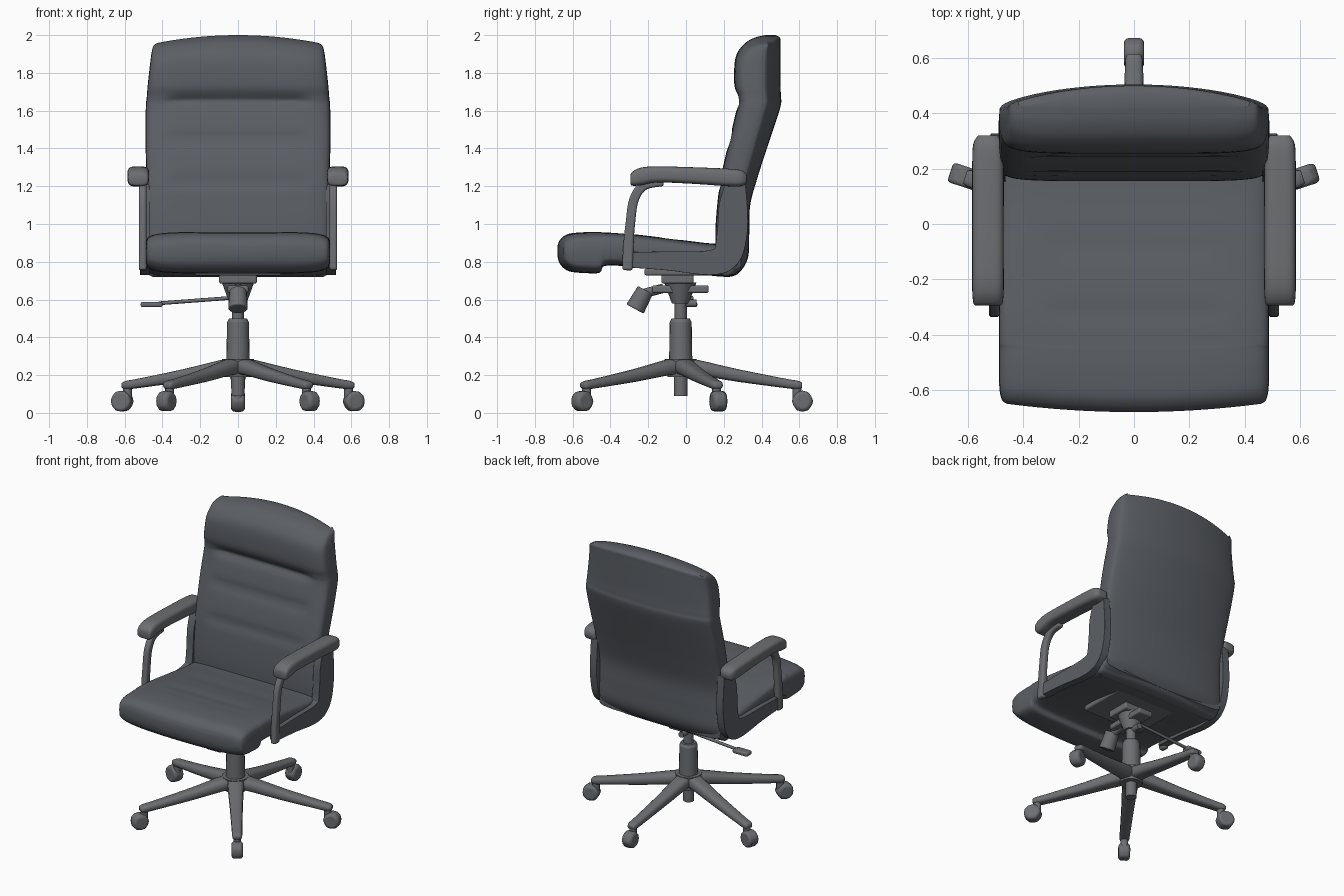
import bpy, bmesh, math
from mathutils import Vector, Matrix

if "Cube" in bpy.data.objects:
    bpy.data.objects.remove(bpy.data.objects["Cube"])

leather = bpy.data.materials.new("dark_grey")
leather.diffuse_color = (0.105, 0.115, 0.13, 1)
leather.use_nodes = True
leather.node_tree.nodes["Principled BSDF"].inputs["Base Color"].default_value = leather.diffuse_color
frame = bpy.data.materials.new("frame_grey")
frame.diffuse_color = (0.15, 0.155, 0.165, 1)
frame.use_nodes = True
frame.node_tree.nodes["Principled BSDF"].inputs["Base Color"].default_value = frame.diffuse_color


def finish(name, bm, angle=40, mirror=False, bevel=0, matrix=None, mat=frame):
    if matrix:
        bm.transform(matrix)
    bmesh.ops.recalc_face_normals(bm, faces=bm.faces)
    me = bpy.data.meshes.new(name)
    bm.to_mesh(me)
    bm.free()
    me.materials.append(mat)
    ob = bpy.data.objects.new(name, me)
    bpy.context.collection.objects.link(ob)
    bpy.ops.object.select_all(action='DESELECT')
    ob.select_set(True)
    bpy.context.view_layer.objects.active = ob
    bpy.ops.object.shade_smooth_by_angle(angle=math.radians(angle))
    if bevel:
        b = ob.modifiers.new("Bevel", 'BEVEL')
        b.width, b.segments = bevel, 3
    if mirror:
        ob.modifiers.new("Mirror", 'MIRROR')
    return ob


def resample(pts, k):
    """Catmull-Rom through a list of equal-length tuples."""
    out = []
    for i in range(len(pts) - 1):
        a, b, c, d = (Vector(pts[max(0, min(len(pts) - 1, j))]) for j in range(i - 1, i + 3))
        for s in range(k):
            t = s / k
            out.append(0.5 * (2 * b + (c - a) * t + (2 * a - 5 * b + 4 * c - d) * t * t
                              + (3 * b - a - 3 * c + d) * t ** 3))
    return out + [Vector(pts[-1])]


def loft(name, secs, axis='y', p=4, n=12, k=4, warp=None, cx=0, matrix=None, mirror=False, mat=leather):
    """Rounded cross-sections (position, low, high, half width) strung along an axis."""
    bm = bmesh.new()
    rings = []
    for pos, lo, hi, hw in resample(secs, k):
        ring = []
        for i in range(4 * n):
            s = i / n - 1 if i < 2 * n else 3 - i / n
            side = -1 if i < 2 * n else 1
            u = math.sin(s * math.pi / 2)
            h = max(0, 1 - abs(u) ** p) ** (1 / p) * side
            d, q = (lo + hi) / 2 + h * (hi - lo) / 2, pos
            if warp:
                q, d = warp(u, h, q, d)
            ring.append(bm.verts.new((cx + u * hw, q, d) if axis == 'y' else (cx + u * hw, d, q)))
        rings.append(ring)
    for a, b in zip(rings, rings[1:]):
        for i in range(4 * n):
            j = (i + 1) % (4 * n)
            bm.faces.new((a[i], a[j], b[j], b[i]))
    for r in (rings[0], rings[-1]):  # end caps as strips of quads
        for i in range(2 * n):
            corners = [r[i], r[i + 1], r[4 * n - i - 1], r[-i]]
            bm.faces.new(list(dict.fromkeys(corners)))
    return finish(name, bm, 60, mirror, matrix=matrix, mat=mat)


def strip(name, path, x0, x1, bevel, mat=frame):
    """Flat bar following a side-view path of (y, z, thickness), mirrored to both sides."""
    pts = resample(path, 5)
    bm = bmesh.new()
    rings = []
    for i, (y, z, t) in enumerate(pts):
        d = pts[min(i + 1, len(pts) - 1)] - pts[max(i - 1, 0)]
        nrm = Vector((-d[1], d[0])).normalized() * t / 2
        rings.append([bm.verts.new((x, y + s * nrm.x, z + s * nrm.y))
                      for x, s in ((x0, -1), (x1, -1), (x1, 1), (x0, 1))])
    for a, b in zip(rings, rings[1:]):
        for i in range(4):
            bm.faces.new((a[i], a[(i + 1) % 4], b[(i + 1) % 4], b[i]))
    bm.faces.new(rings[0])
    bm.faces.new(rings[-1])
    return finish(name, bm, mirror=True, bevel=bevel, mat=mat)


def cyl(name, p0, p1, r0, r1=None, seg=20, bevel=0, matrix=None):
    p0, p1 = Vector(p0), Vector(p1)
    d = p1 - p0
    m = Matrix.Translation((p0 + p1) / 2) @ d.to_track_quat('Z', 'Y').to_matrix().to_4x4()
    bm = bmesh.new()
    bmesh.ops.create_cone(bm, cap_ends=True, segments=seg, radius1=r0,
                          radius2=r0 if r1 is None else r1, depth=d.length, matrix=m)
    return finish(name, bm, bevel=bevel, matrix=matrix)


def box(name, lo, hi, bevel=0.01):
    lo, hi = Vector(lo), Vector(hi)
    bm = bmesh.new()
    bmesh.ops.create_cube(bm, size=1, matrix=Matrix.Translation((lo + hi) / 2)
                          @ Matrix.Diagonal((*(hi - lo), 1)))
    return finish(name, bm, bevel=bevel)


def middle(u):
    return max(0, min(1, (0.82 - abs(u)) / 0.15))


# Backrest: curved rear, tufted front
def back_warp(u, h, z, y):
    if h > 0:
        y -= (0.025 + 0.035 * max(0, min(1, (z - 0.8) / 0.8))) * u * u * h
    else:
        for zc, depth in ((1.655, 0.02), (1.45, 0.014), (1.22, 0.01)):
            y += depth * math.exp(-((z - zc) / 0.03) ** 2) * middle(u) * -h
    z -= 0.04 * u * u * max(0, (z - 1.6) / 0.4)
    return z, y


loft("backrest", [
    (0.72, .20, .23, .45), (0.74, .175, .28, .475), (0.82, .16, .328, .485), (0.95, .155, .335, .485),
    (1.10, .165, .34, .485), (1.25, .185, .38, .485), (1.45, .23, .445, .49), (1.62, .27, .50, .488),
    (1.68, .27, .502, .483), (1.75, .255, .50, .478), (1.88, .262, .50, .465), (1.95, .305, .50, .456),
    (1.985, .36, .498, .445), (2.0, .42, .475, .42)],
    axis='z', p=6, n=16, k=6, warp=back_warp)


# Seat cushion: rolled front edge
def seat_warp(u, h, y, z):
    y += 0.03 * u * u * max(0, min(1, (-0.4 - y) / 0.2))
    if h > 0:
        for yc in (-0.32, -0.08):
            z -= 0.008 * math.exp(-((y - yc) / 0.025) ** 2) * middle(u * 1.2)
    return y, z


loft("seat_cushion", [
    (-.68, .825, .885, .46), (-.665, .785, .92, .478), (-.62, .75, .948, .487), (-.53, .74, .957, .488),
    (-.46, .742, .957, .488), (-.43, .778, .955, .488), (-.30, .775, .948, .488), (-.10, .755, .925, .485),
    (.10, .73, .90, .485), (.22, .722, .89, .485), (.29, .75, .86, .47)],
    p=6, n=16, k=5, warp=seat_warp)

# Arms: padded tops, front posts and side shells
loft("arm_pad", [
    (-.295, 1.215, 1.255, .045), (-.285, 1.203, 1.275, .053), (-.24, 1.205, 1.298, .057),
    (-.15, 1.22, 1.305, .057), (.05, 1.212, 1.30, .057), (.22, 1.20, 1.293, .057),
    (.29, 1.20, 1.285, .053), (.32, 1.215, 1.265, .036)], p=3.5, n=8, cx=.528, mirror=True, mat=frame)
strip("arm_post", [(-.12, 1.225, .05), (-.22, 1.205, .05), (-.275, 1.13, .05), (-.295, 1.0, .05),
                   (-.305, .88, .055), (-.31, .755, .055)], .485, .525, .012)
strip("side_shell", [(-.31, .81, .08), (-.1, .805, .10), (.12, .795, .13), (.215, .835, .15),
                     (.245, .96, .16), (.25, 1.1, .15), (.265, 1.23, .10)], .465, .518, .018, leather)

# Under-seat mechanism
box("seat_plate", (-.23, -.22, .728), (.23, .14, .765))
box("upper_bracket", (-.10, -.13, .685), (.10, .04, .735))
box("tilt_housing", (-.055, -.18, .635), (.055, .12, .675))
cyl("housing_cone", (0, -.03, .58), (0, -.03, .69), .045, .085)
cyl("tension_knob", (0, -.27, .55), (0, -.215, .65), .052, .045, bevel=.008)
cyl("knob_stem", (0, -.23, .63), (0, -.12, .66), .025)
cyl("lever_rod", (-.02, .03, .61), (-.42, .03, .58), .010, seg=10)
box("lever_paddle", (-.515, 0, .56), (-.40, .06, .588), .01)
cyl("lever_pivot", (0, 0, .58), (0, .055, .58), .02)

# Gas column
C = Matrix.Translation((0, -.028, 0))
for name, z0, z1, r0, r1 in (("column_foot", .09, .25, .035, .038), ("column_sleeve", .25, .48, .062, .058),
                             ("column_collar", .48, .50, .058, .048), ("gas_piston", .49, .65, .032, .032),
                             ("base_hub", .19, .285, .07, .085)):
    cyl(name, (0, 0, z0), (0, 0, z1), r0, r1, matrix=C)

# Five-star base with casters
for i in range(5):
    M = C @ Matrix.Rotation(math.radians(72 * i), 4, 'Z')
    loft("base_leg_%d" % i, [(0, .20, .292, .05), (.08, .20, .283, .052), (.30, .165, .232, .042),
                             (.55, .132, .182, .034), (.62, .125, .17, .032), (.642, .132, .16, .024)],
         p=3, n=4, k=3, matrix=M, mat=frame)
    cyl("caster_stem_%d" % i, (0, .615, .07), (0, .615, .15), .024, seg=12, matrix=M)
    cyl("caster_wheel_%d" % i, (-.037, .645, .062), (.037, .645, .062), .056, seg=12, bevel=.02, matrix=M)
